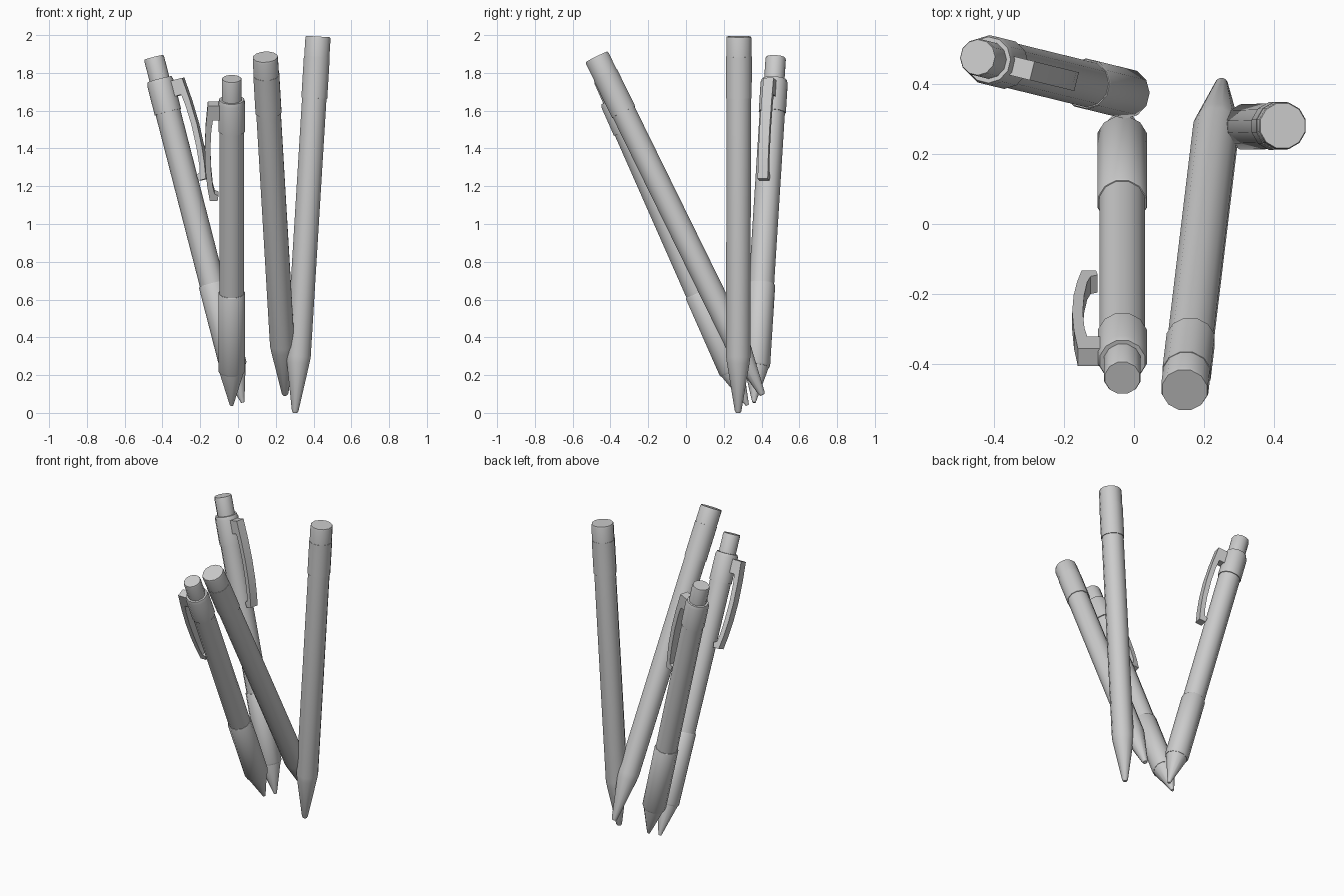
import bpy, bmesh, math
from mathutils import Vector, Matrix

if "Cube" in bpy.data.objects:
    bpy.data.objects.remove(bpy.data.objects["Cube"])

SIDES = 12


def frame(tip, top, side):
    """Local frame: origin at the tip, z along the shaft, x towards the clip."""
    tip, top = Vector(tip), Vector(top)
    z = (top - tip).normalized()
    s = Vector(side)
    x = (s - z * s.dot(z)).normalized()
    y = z.cross(x)
    m = Matrix((x, y, z)).transposed().to_4x4()
    m.translation = tip
    return m


def finish(name, bm, m, angle):
    bmesh.ops.recalc_face_normals(bm, faces=bm.faces)
    me = bpy.data.meshes.new(name)
    bm.to_mesh(me)
    bm.free()
    ob = bpy.data.objects.new(name, me)
    ob.matrix_world = m
    bpy.context.collection.objects.link(ob)
    bpy.ops.object.select_all(action='DESELECT')
    ob.select_set(True)
    bpy.context.view_layer.objects.active = ob
    bpy.ops.object.shade_smooth_by_angle(angle=math.radians(angle))
    return ob


def turned(name, profile, m):
    """Closed round part from (radius, height) points."""
    bm = bmesh.new()
    rings = []
    for r, h in profile:
        rings.append([bm.verts.new((r * math.cos(a), r * math.sin(a), h))
                      for a in ((i + 0.5) * math.tau / SIDES for i in range(SIDES))])
    for lo, hi in zip(rings, rings[1:]):
        for i in range(SIDES):
            j = (i + 1) % SIDES
            bm.faces.new((lo[i], lo[j], hi[j], hi[i]))
    bm.faces.new(rings[0][::-1])
    bm.faces.new(rings[-1])
    return finish(name, bm, m, 35)


def clip(name, outline, width, m):
    """Side outline (distance from axis, height) extruded across its width."""
    bm = bmesh.new()
    face = bm.faces.new([bm.verts.new((r, -width / 2, h)) for r, h in outline])
    ext = bmesh.ops.extrude_face_region(bm, geom=[face])
    verts = [v for v in ext['geom'] if isinstance(v, bmesh.types.BMVert)]
    bmesh.ops.translate(bm, verts=verts, vec=(0, width, 0))
    return finish(name, bm, m, 30)


CLIP = [(.06, 1.745), (.127, 1.745), (.138, 1.62), (.143, 1.49), (.139, 1.37),
        (.129, 1.275), (.116, 1.195), (.075, 1.195), (.070, 1.225), (.090, 1.235),
        (.100, 1.275), (.109, 1.37), (.113, 1.49), (.108, 1.60), (.100, 1.66), (.06, 1.66)]


def clip_pen(label, tip, top, side):
    m = frame(tip, top, side)
    turned(label + "_tip", [(.009, 0), (.018, .03), (.066, .195), (.066, .22)], m)
    turned(label + "_grip", [(.068, .195), (.073, .205), (.073, .645), (.070, .65)], m)
    turned(label + "_barrel", [(.067, .62), (.067, 1.62)], m)
    turned(label + "_collar", [(.072, 1.59), (.072, 1.75), (.066, 1.77)], m)
    turned(label + "_button", [(.054, 1.74), (.054, 1.882), (.051, 1.89)], m)
    clip(label + "_clip", CLIP, .055, m)


def pencil(label, tip, top, side):
    m = frame(tip, top, side)
    turned(label + "_barrel", [(.012, 0), (.018, .01), (.062, .265), (.067, .30), (.067, 1.70)], m)
    turned(label + "_ferrule", [(.071, 1.67), (.071, 1.89)], m)
    turned(label + "_eraser", [(.069, 1.86), (.069, 1.985), (.066, 1.996)], m)


# two push pens with clips
clip_pen("back_pen", (.025, .36, .055), (-.445, .475, 1.88), (.97, -.24, 0))
clip_pen("front_pen", (-.034, .325, .04), (-.033, -.435, 1.76), (-1, 0, 0))

# two pencils with erasers
pencil("leaning_pencil", (.25, .405, .095), (.144, -.475, 1.888), (1, 0, 0))
pencil("upright_pencil", (.302, .276, 0), (.424, .28, 1.996), (0, 1, 0))
